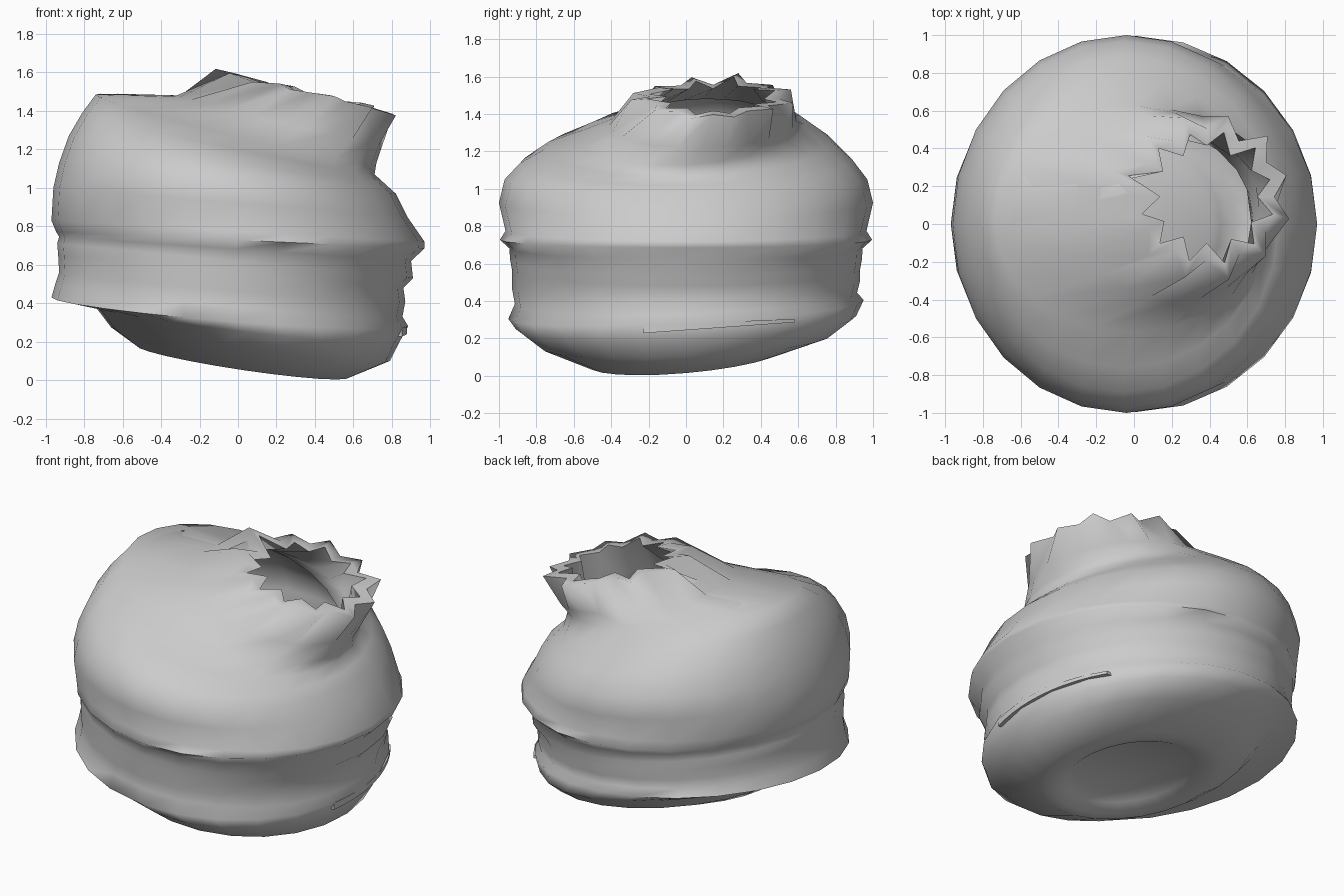
import bpy, bmesh, math, random

if "Cube" in bpy.data.objects:
    bpy.data.objects.remove(bpy.data.objects["Cube"])

random.seed(4)
N = 24
WALL = 0.09

# Outer rings: left x, left z, right x, right z, half depth, y centre, tilt along y
RINGS = [
    (-0.31, 0.20, 0.36, 0.10, 0.34, 0.0, 0.01),
    (-0.36, 0.18, 0.41, 0.06, 0.39, 0.0, 0.02),
    (-0.45, 0.17, 0.49, 0.02, 0.45, 0.0, 0.04),
    (-0.53, 0.18, 0.58, 0.015, 0.52, 0.0, 0.045),
    (-0.66, 0.275, 0.79, 0.10, 0.78, 0.0, 0.035),
    (-0.74, 0.38, 0.835, 0.19, 0.91, 0.0, 0.035),
    (-0.97, 0.43, 0.885, 0.28, 0.95, 0.0, 0.05),
    (-0.95, 0.50, 0.855, 0.33, 0.915, 0.0, 0.03),
    (-0.93, 0.56, 0.87, 0.41, 0.93, 0.0, 0.02),
    (-0.935, 0.65, 0.86, 0.48, 0.93, 0.0, 0.0),
    (-0.94, 0.71, 0.91, 0.53, 0.94, 0.0, 0.0),
    (-0.93, 0.745, 0.90, 0.62, 0.945, 0.0, 0.0),
    (-0.945, 0.77, 0.97, 0.685, 0.995, 0.0, 0.0),
    (-0.97, 0.83, 0.97, 0.72, 0.965, 0.0, 0.0),
    (-0.96, 1.00, 0.88, 0.85, 1.0, 0.0, 0.0),
    (-0.93, 1.13, 0.82, 0.97, 0.97, 0.0, 0.0),
    (-0.88, 1.27, 0.765, 1.02, 0.89, 0.0, 0.01),
    (-0.81, 1.39, 0.71, 1.07, 0.77, 0.01, 0.02),
    (-0.74, 1.485, 0.72, 1.13, 0.60, 0.03, 0.04),
    (-0.32, 1.48, 0.75, 1.22, 0.50, 0.09, 0.01),
]
MOUTH = (-0.01, 1.57, 0.78, 1.39, 0.395, 0.145, 0.0)
TEETH = [(random.uniform(0.0, 0.035), random.uniform(-0.012, 0.02)) for _ in range(N)]


def ring(bm, spec, grow=0.0, lift=0.0, jag=False):
    xl, zl, xr, zr, ry, yc, ty = spec
    out = []
    for i in range(N):
        a = 2 * math.pi * i / N
        c, s = math.cos(a), math.sin(a)
        g = grow
        if jag:
            tip = 1 if i % 2 else -1
            g += tip * 0.028 + tip * TEETH[i][0]
            if i == 11:      # long splinter on the left
                g += 0.07
        x = (xl + xr) / 2 + ((xr - xl) / 2 + g) * c
        z = (zl + zr) / 2 + (zr - zl) / 2 * c + ty * s + lift
        if jag:              # the torn rim lies close to one sloping plane
            z = 1.595 - 0.23 * (x + 0.08) + TEETH[i][1]
        out.append(bm.verts.new((x, yc + (ry + g) * s, z)))
    return out


def bridge(bm, a, b):
    for i in range(N):
        j = (i + 1) % N
        bm.faces.new((a[i], a[j], b[j], b[i]))


def finish(bm, name, angle):
    bmesh.ops.recalc_face_normals(bm, faces=bm.faces)
    me = bpy.data.meshes.new(name)
    bm.to_mesh(me)
    bm.free()
    ob = bpy.data.objects.new(name, me)
    bpy.context.collection.objects.link(ob)
    bpy.ops.object.select_all(action='DESELECT')
    ob.select_set(True)
    bpy.context.view_layer.objects.active = ob
    bpy.ops.object.shade_smooth_by_angle(angle=math.radians(angle))
    return ob


# Crushed vessel: outer skin, torn rim, inner skin and domed floor
bm = bmesh.new()
loops = [ring(bm, r) for r in RINGS]
loops.append(ring(bm, MOUTH, jag=True))
loops.append(ring(bm, MOUTH, grow=-WALL, jag=True))
for r in reversed(RINGS[5:]):
    loops.append(ring(bm, r, grow=-WALL))
loops.append(ring(bm, RINGS[4], grow=-0.06, lift=0.07))
for r in reversed(RINGS[:4]):
    loops.append(ring(bm, r, grow=0.05, lift=WALL))
for a, b in zip(loops, loops[1:]):
    bridge(bm, a, b)
bm.faces.new(loops[0])
bm.faces.new(loops[-1])
finish(bm, "crushed_vessel", 78)

# Pinched fold low on the right side
bm = bmesh.new()
rows = []
for k in range(11):
    t = k / 10
    y = -0.23 + 0.81 * t
    x = 0.02 + 0.86 * math.sqrt(1 - (y / 0.94) ** 2)
    z = 0.25 + 0.045 * t
    h = 0.022 * (1 - 0.6 * t)
    rows.append([bm.verts.new(p) for p in
                 ((x, y, z + h), (x, y, z - h), (x - 0.06, y, z - h), (x - 0.06, y, z + h))])
for a, b in zip(rows, rows[1:]):
    for i in range(4):
        j = (i + 1) % 4
        bm.faces.new((a[i], a[j], b[j], b[i]))
bm.faces.new(rows[0])
bm.faces.new(rows[-1])
finish(bm, "side_fold", 40)
